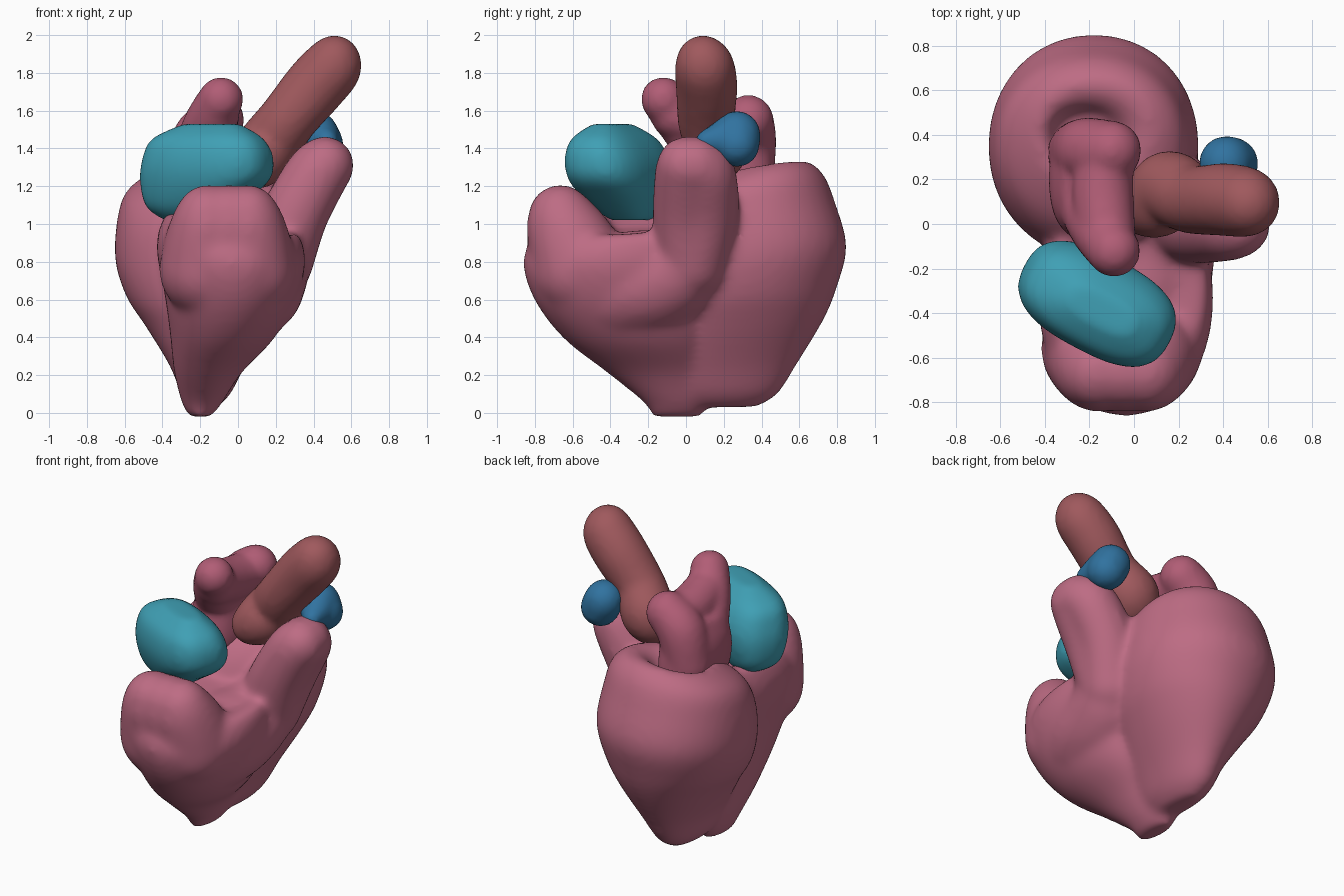
import bpy, bmesh
from math import cos, sin, pi, radians
from mathutils import Matrix


def dense(rows, n=6):
    """Catmull-Rom interpolation through tuples of any length."""
    p = [rows[0]] + list(rows) + [rows[-1]]
    out = []
    for i in range(1, len(p) - 2):
        for k in range(n):
            t = k / n
            out.append([0.5 * (2 * b + (c - a) * t + (2 * a - 5 * b + 4 * c - d) * t * t
                               + (3 * b - a - 3 * c + d) * t ** 3)
                        for a, b, c, d in zip(p[i - 1], p[i], p[i + 1], p[i + 2])])
    return out + [list(rows[-1])]


def chain(bm, rows):
    """Soft tube: spheres along a path of (x, y, z, radius)."""
    for x, y, z, r in dense(rows):
        bmesh.ops.create_icosphere(bm, subdivisions=3, radius=r,
                                   matrix=Matrix.Translation((x, y, z)))


def loft(bm, rows, rot=0, tilt=(0, 0), power=2.4, sides=40):
    """Stack of rounded sections (z, cx, cy, rx, ry); tilt grows with height."""
    rings = []
    ca, sa = cos(radians(rot)), sin(radians(rot))
    for z, cx, cy, rx, ry in dense(rows):
        ring = []
        for i in range(sides):
            c, s = cos(2 * pi * i / sides), sin(2 * pi * i / sides)
            k = (abs(c) ** power + abs(s) ** power) ** (-1 / power)
            u, v = rx * c * k, ry * s * k
            dx, dy = u * ca - v * sa, u * sa + v * ca
            w = max(0, z)
            ring.append(bm.verts.new((cx + dx, cy + dy, z + w * (tilt[0] * dx + tilt[1] * dy))))
        rings.append(ring)
    for a, b in zip(rings, rings[1:]):
        for i in range(sides):
            j = (i + 1) % sides
            bm.faces.new((a[i], a[j], b[j], b[i]))
    bm.faces.new(rings[0][::-1])
    bm.faces.new(rings[-1])


def finish(name, bm, color, smooth=10):
    """Fuse the overlapping pieces into one smooth skin."""
    me = bpy.data.meshes.new(name)
    bm.to_mesh(me)
    bm.free()
    ob = bpy.data.objects.new(name, me)
    bpy.context.collection.objects.link(ob)
    rm = ob.modifiers.new("fuse", 'REMESH')
    rm.mode = 'VOXEL'
    rm.voxel_size = 0.02
    rm.use_smooth_shade = True
    sm = ob.modifiers.new("soften", 'SMOOTH')
    sm.factor = 0.5
    sm.iterations = smooth
    mat = bpy.data.materials.new(name)
    mat.diffuse_color = (*color, 1)
    me.materials.append(mat)


# Ventricles: rear chamber with sunken top
bm = bmesh.new()
loft(bm, [(0.03, -0.17, 0.2, 0.06, 0.18), (0.1, -0.17, 0.21, 0.13, 0.28),
          (0.25, -0.16, 0.23, 0.2, 0.36), (0.47, -0.16, 0.29, 0.33, 0.44),
          (0.63, -0.17, 0.32, 0.42, 0.48), (0.83, -0.18, 0.35, 0.47, 0.5),
          (1.05, -0.19, 0.34, 0.45, 0.45), (1.2, -0.19, 0.36, 0.4, 0.37),
          (1.29, -0.18, 0.4, 0.27, 0.24), (1.27, -0.2, 0.4, 0.19, 0.15),
          (1.19, -0.22, 0.4, 0.13, 0.1)], tilt=(0.06, 0.13), power=2.1)
# Front chamber
loft(bm, [(-0.02, -0.2, -0.05, 0.06, 0.13), (0.06, -0.19, -0.05, 0.11, 0.18),
          (0.22, -0.16, -0.13, 0.18, 0.29), (0.4, -0.09, -0.24, 0.27, 0.4),
          (0.6, -0.05, -0.31, 0.34, 0.48), (0.8, -0.04, -0.33, 0.39, 0.53),
          (0.93, -0.03, -0.33, 0.38, 0.5), (1.01, -0.02, -0.29, 0.32, 0.41),
          (0.95, 0.0, -0.28, 0.15, 0.2)], tilt=(-0.18, 0.08), power=2.1)
# Front lip, side bulge and outflow horn
for x in (-0.16, -0.05, 0.05):
    chain(bm, [(x, -0.56, 0.76, 0.26), (x, -0.6, 0.88, 0.235), (x, -0.645, 0.98, 0.2),
               (x, -0.665, 1.04, 0.17)])
chain(bm, [(0.0, -0.5, 0.62, 0.24), (0.05, -0.3, 0.67, 0.29), (0.11, -0.1, 0.72, 0.26),
           (0.19, 0.02, 0.84, 0.21), (0.28, 0.05, 1.02, 0.18)])
for y in (0.0, 0.1):
    chain(bm, [(0.2, 0.03, 0.8, 0.2), (0.3, y, 1.05, 0.18), (0.41, y, 1.25, 0.17),
               (0.46, 0.5 * y, 1.31, 0.155)])
finish("ventricles", bm, (0.51, 0.15, 0.23), 20)

# Front atrium: angular rounded block
bm = bmesh.new()
loft(bm, [(1.02, -0.25, -0.28, 0.14, 0.1), (1.09, -0.25, -0.3, 0.24, 0.16),
          (1.22, -0.18, -0.345, 0.35, 0.21), (1.34, -0.16, -0.365, 0.36, 0.215),
          (1.45, -0.16, -0.38, 0.31, 0.17), (1.53, -0.14, -0.39, 0.16, 0.07)], rot=-28, power=2.7)
finish("front_atrium", bm, (0.05, 0.35, 0.46), 8)

# Rear atrium: upright body with two lobes
bm = bmesh.new()
loft(bm, [(0.98, -0.2, 0.22, 0.1, 0.18), (1.15, -0.2, 0.2, 0.16, 0.27),
          (1.35, -0.21, 0.2, 0.17, 0.26), (1.5, -0.19, 0.2, 0.13, 0.22)])
chain(bm, [(-0.22, 0.12, 1.35, 0.14), (-0.16, -0.02, 1.53, 0.13), (-0.09, -0.12, 1.66, 0.12)])
chain(bm, [(-0.24, 0.32, 1.25, 0.15), (-0.2, 0.33, 1.45, 0.15), (-0.1, 0.33, 1.55, 0.135)])
chain(bm, [(-0.12, 0.32, 1.53, 0.12), (-0.14, 0.14, 1.53, 0.14), (-0.12, -0.06, 1.58, 0.13)])
finish("rear_atrium", bm, (0.44, 0.11, 0.18), 8)

# Main artery
bm = bmesh.new()
chain(bm, [(0.06, 0.07, 1.31, 0.13), (0.11, 0.1, 1.35, 0.16), (0.16, 0.16, 1.41, 0.17),
           (0.26, 0.11, 1.55, 0.155), (0.4, 0.11, 1.72, 0.165), (0.49, 0.1, 1.82, 0.16),
           (0.51, 0.09, 1.86, 0.14)])
finish("main_artery", bm, (0.35, 0.1, 0.11), 6)

# Lung artery bud
bm = bmesh.new()
chain(bm, [(0.47, 0.11, 1.44, 0.06), (0.44, 0.2, 1.45, 0.1), (0.41, 0.27, 1.48, 0.12),
           (0.44, 0.27, 1.42, 0.12)])
finish("lung_artery", bm, (0.03, 0.17, 0.35), 5)
